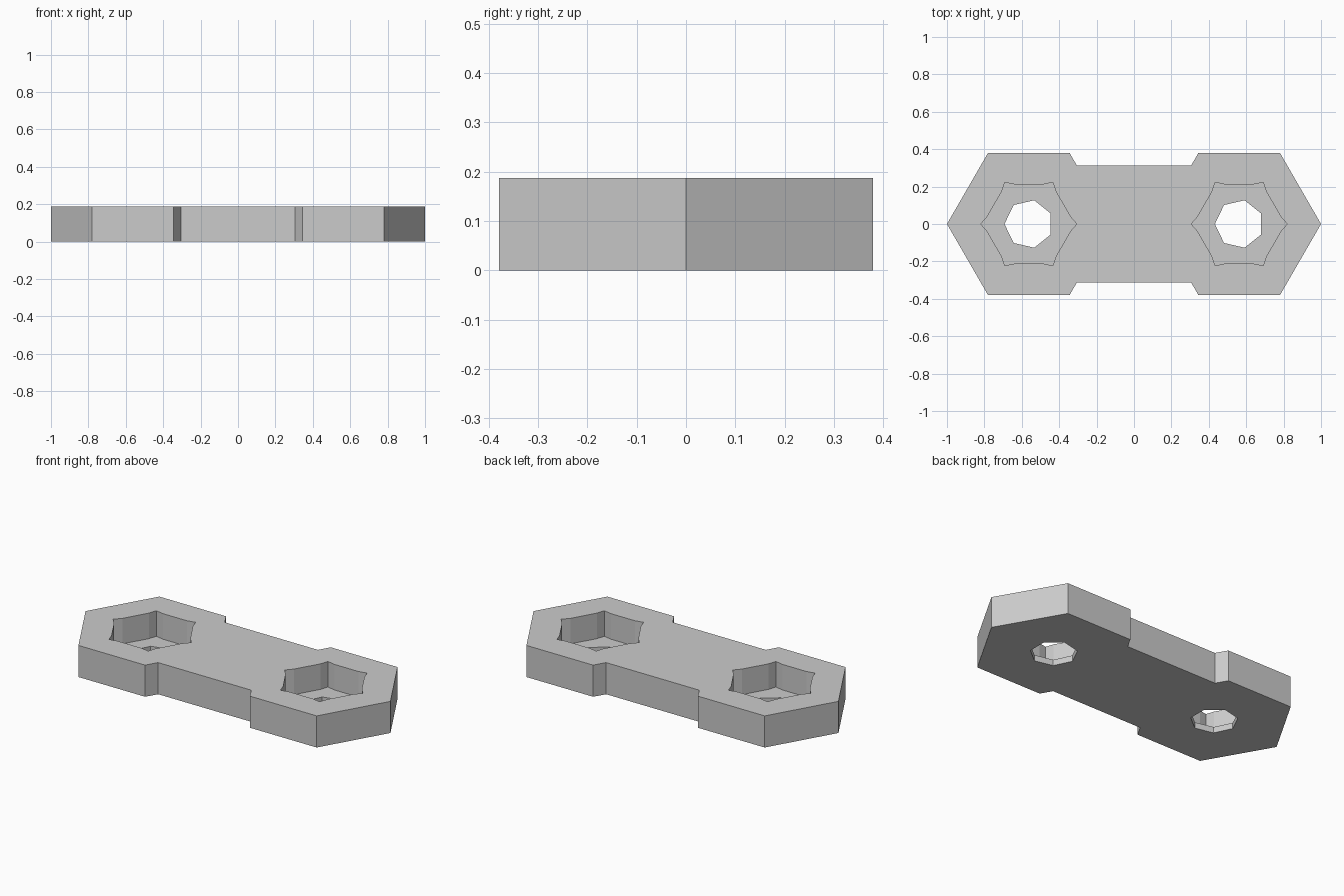
import bpy
import bmesh
from math import cos, sin, pi, sqrt
from mathutils import Vector

cube = bpy.data.objects.get("Cube")
if cube:
    bpy.data.objects.remove(cube, do_unlink=True)

HEIGHT = 0.1875
FLOOR = 0.036      # thickness left under each pocket
CENTRE = 0.5625    # pocket distance from the middle
END_R = 0.4375     # hexagonal end radius
BAR = 0.3125       # half width of the bar

grey = bpy.data.materials.new("plain grey")
grey.use_nodes = True
colour = (0.6, 0.6, 0.6, 1)
grey.diffuse_color = colour
grey.node_tree.nodes["Principled BSDF"].inputs["Base Color"].default_value = colour


def ring(n, r, start=0):
    return [Vector((r * cos(start + 2 * pi * k / n), r * sin(start + 2 * pi * k / n)))
            for k in range(n)]


def prism(name, outline, z0, z1, x=0):
    """Extrude a flat outline from z0 up to z1."""
    bm = bmesh.new()
    face = bm.faces.new([bm.verts.new((p[0] + x, p[1], z0)) for p in outline])
    top = bmesh.ops.extrude_face_region(bm, geom=[face])["geom"]
    bmesh.ops.translate(bm, vec=(0, 0, z1 - z0),
                        verts=[v for v in top if isinstance(v, bmesh.types.BMVert)])
    bmesh.ops.recalc_face_normals(bm, faces=bm.faces)
    mesh = bpy.data.meshes.new(name)
    bm.to_mesh(mesh)
    bm.free()
    mesh.materials.append(grey)
    obj = bpy.data.objects.new(name, mesh)
    bpy.context.collection.objects.link(obj)
    return obj


# Link plate: two hexagonal ends joined by a narrower bar
flat = END_R * sqrt(3) / 2
neck = CENTRE - END_R + BAR / sqrt(3)
quarter = [(CENTRE + END_R / 2, flat), (CENTRE - END_R / 2, flat), (neck, BAR)]
upper = [(CENTRE + END_R, 0)] + quarter + [(-x, y) for x, y in reversed(quarter)]
outline = upper + [(-x, -y) for x, y in upper]
plate = prism("link_plate", outline, 0, HEIGHT)

# Hexagonal nut pocket with relieved corners
corners = ring(6, 0.245)
tips = ring(6, 0.257)
pocket = []
for k in range(6):
    pocket += [corners[k].lerp(corners[k - 1], 0.18), tips[k],
               corners[k].lerp(corners[(k + 1) % 6], 0.18)]

# Cut a pocket and a seven-sided bolt hole at each end
cutters = []
for x in (-CENTRE, CENTRE):
    cutters.append(prism("pocket_cutter", pocket, FLOOR, HEIGHT + 0.1, x))
    cutters.append(prism("hole_cutter", ring(7, 0.13, pi), -0.1, HEIGHT + 0.05, x))

bpy.context.view_layer.objects.active = plate
for cutter in cutters:
    cutter.hide_render = True
    mod = plate.modifiers.new("cut", "BOOLEAN")
    mod.operation = "DIFFERENCE"
    mod.solver = "EXACT"
    mod.object = cutter
    bpy.ops.object.modifier_apply(modifier=mod.name)
for cutter in cutters:
    bpy.data.objects.remove(cutter, do_unlink=True)
